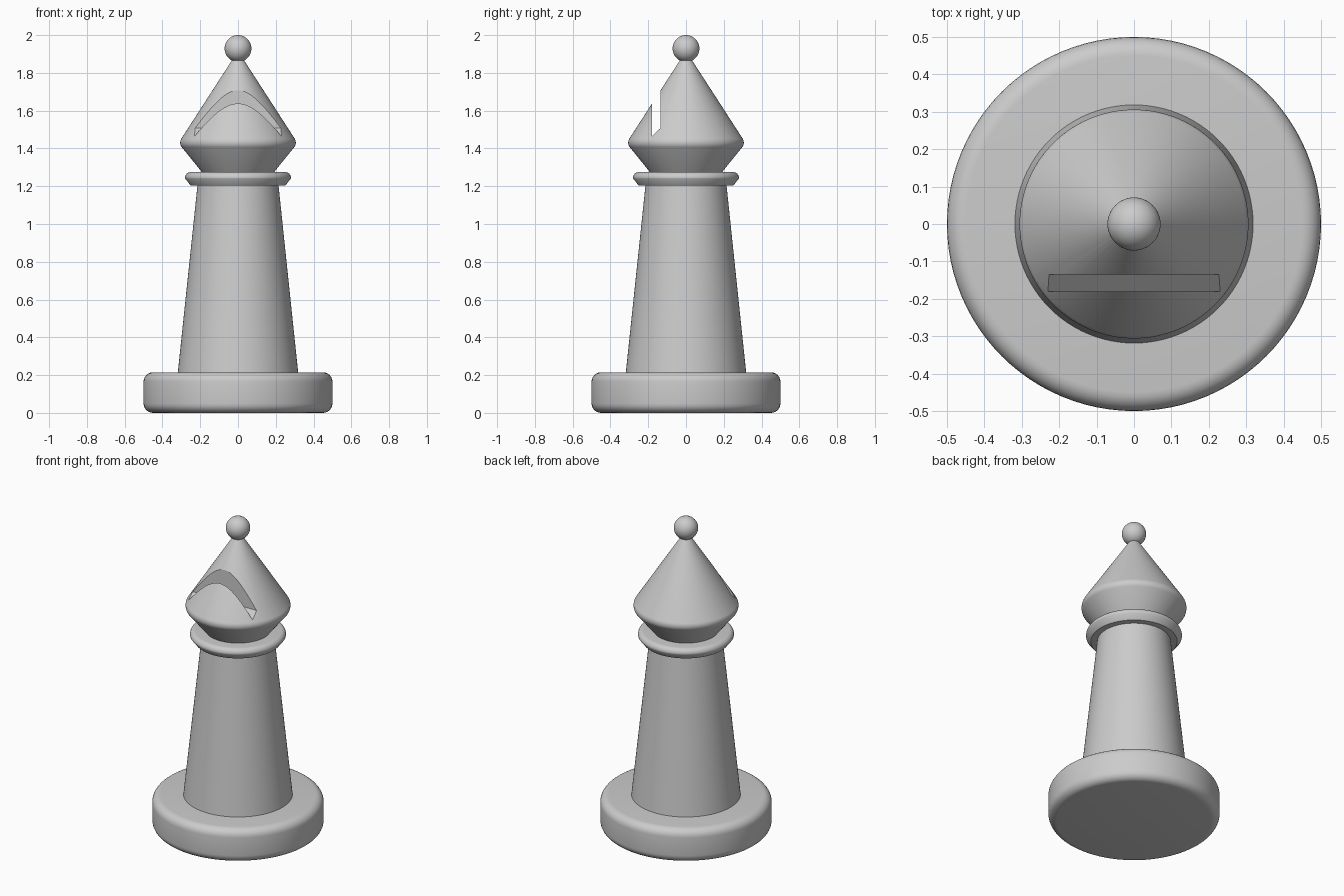
import bpy
import bmesh
import math

if "Cube" in bpy.data.objects:
    bpy.data.objects.remove(bpy.data.objects["Cube"], do_unlink=True)

SEGMENTS = 96

grey = bpy.data.materials.new("stone grey")
grey.use_nodes = True
grey.diffuse_color = (0.6, 0.6, 0.6, 1)
grey.node_tree.nodes["Principled BSDF"].inputs["Base Color"].default_value = (0.6, 0.6, 0.6, 1)


def add_object(name, bm):
    bmesh.ops.recalc_face_normals(bm, faces=bm.faces)
    mesh = bpy.data.meshes.new(name)
    bm.to_mesh(mesh)
    bm.free()
    mesh.materials.append(grey)
    obj = bpy.data.objects.new(name, mesh)
    bpy.context.collection.objects.link(obj)
    return obj


def select_only(obj):
    bpy.ops.object.select_all(action="DESELECT")
    obj.select_set(True)
    bpy.context.view_layer.objects.active = obj


def smooth(obj):
    select_only(obj)
    bpy.ops.object.shade_smooth_by_angle(angle=math.radians(30))


def arc(r, z, radius, start, end, steps=6):
    """Profile points along an arc around (r, z), angles in degrees."""
    angles = [math.radians(start + (end - start) * i / steps) for i in range(steps + 1)]
    return [(r + radius * math.cos(a), z + radius * math.sin(a)) for a in angles]


def lathe(name, profile):
    """Turn a (radius, height) profile into a closed solid with flat caps."""
    bm = bmesh.new()
    rings = []
    for r, z in profile:
        rings.append([bm.verts.new((r * math.cos(a), r * math.sin(a), z))
                      for a in (math.tau * i / SEGMENTS for i in range(SEGMENTS))])
    for low, high in zip(rings, rings[1:]):
        for i in range(SEGMENTS):
            j = (i + 1) % SEGMENTS
            bm.faces.new((low[i], low[j], high[j], high[i]))
    bm.faces.new(rings[0])
    bm.faces.new(rings[-1])
    return add_object(name, bm)


# Rounded foot and tapering column
base = lathe("base", arc(0.45, 0.05, 0.05, -90, 0) + arc(0.45, 0.165, 0.05, 0, 90))
column = lathe("column", [(0.32, 0.2), (0.213, 1.22)])

# Collar: chamfered below, rounded above
collar = lathe("collar", [(0.252, 1.205), (0.279, 1.24)]
               + arc(0.25, 1.245, 0.03, 0, 90))

# Head: flared below, soft shoulder, long cone above
head = lathe("head", [(0.183, 1.265)] + arc(0.265, 1.431, 0.041, -34, 33, 8) + [(0.03, 1.87)])

# Slot with a sloping floor, cut across the front of the head
bm = bmesh.new()
outline = [(-0.18, 1.465), (-0.135, 1.508), (-0.135, 1.9), (-0.18, 1.9)]
side = bm.faces.new([bm.verts.new((-0.23, y, z)) for y, z in outline])
extruded = bmesh.ops.extrude_face_region(bm, geom=[side])["geom"]
bmesh.ops.translate(bm, vec=(0.46, 0, 0),
                    verts=[v for v in extruded if isinstance(v, bmesh.types.BMVert)])
cutter = add_object("slot_cutter", bm)
cutter.hide_render = True

cut = head.modifiers.new("slot", "BOOLEAN")
cut.operation = "DIFFERENCE"
cut.solver = "EXACT"
cut.object = cutter
select_only(head)
bpy.ops.object.modifier_apply(modifier=cut.name)
bpy.data.objects.remove(cutter, do_unlink=True)

# Ball on the tip
bm = bmesh.new()
bmesh.ops.create_uvsphere(bm, u_segments=48, v_segments=24, radius=0.071)
bmesh.ops.translate(bm, vec=(0, 0, 1.929), verts=bm.verts)
ball = add_object("ball", bm)

for part in (base, column, collar, head, ball):
    smooth(part)
